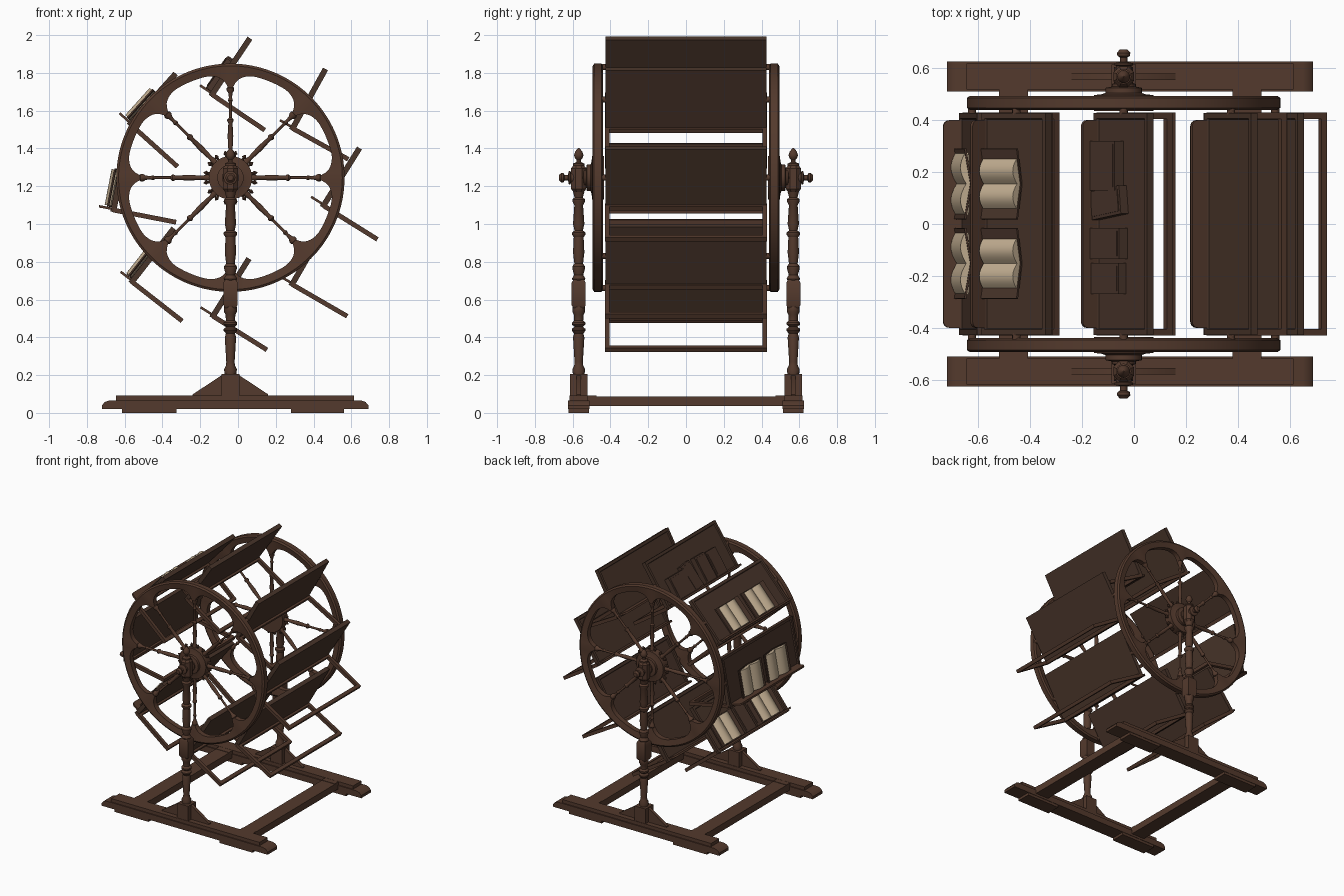
import bpy, bmesh, math
from mathutils import Matrix, Vector

if "Cube" in bpy.data.objects:
    bpy.data.objects.remove(bpy.data.objects["Cube"])

def mat(name, c):
    m = bpy.data.materials.new(name)
    m.diffuse_color = (*c, 1)
    m.use_nodes = True
    m.node_tree.nodes["Principled BSDF"].inputs["Base Color"].default_value = m.diffuse_color
    return m

WOOD = mat("brown wood", (0.088, 0.042, 0.026))
BOARD = mat("dark board wood", (0.066, 0.035, 0.023))
COVER = mat("book cover brown", (0.07, 0.037, 0.025))
PAGE = mat("cream page", (0.55, 0.43, 0.29))
I = Matrix.Identity(4)
CX, CZ = -0.04, 1.245          # wheel centre

def T(x, y, z):
    return Matrix.Translation((x, y, z))

def R(deg, axis):
    return Matrix.Rotation(math.radians(deg), 4, axis)

def finish(bm, name, m):
    bmesh.ops.recalc_face_normals(bm, faces=bm.faces)
    me = bpy.data.meshes.new(name)
    bm.to_mesh(me)
    bm.free()
    me.materials.append(m)
    ob = bpy.data.objects.new(name, me)
    bpy.context.collection.objects.link(ob)
    return ob

def box(bm, x0, x1, y0, y1, z0, z1, M=I):
    s = T((x0+x1)/2, (y0+y1)/2, (z0+z1)/2) @ Matrix.Diagonal((x1-x0, y1-y0, z1-z0, 1))
    return bmesh.ops.create_cube(bm, size=1, matrix=M @ s)["verts"]

def lathe(bm, prof, M=I, n=16):
    """Turn (radius, height) points about local z, closed by caps."""
    rings = [[bm.verts.new(M @ Vector((r*math.cos(2*math.pi*k/n), r*math.sin(2*math.pi*k/n), h)))
              for k in range(n)] for r, h in prof]
    for a, b in zip(rings, rings[1:]):
        for k in range(n):
            bm.faces.new((a[k], a[(k+1) % n], b[(k+1) % n], b[k]))
    bm.faces.new(rings[0][::-1])
    bm.faces.new(rings[-1])

def prism(bm, pts, a, b, M=I):
    """Extrude a local xy outline from z=a to z=b."""
    lo = [bm.verts.new(M @ Vector((x, y, a))) for x, y in pts]
    hi = [bm.verts.new(M @ Vector((x, y, b))) for x, y in pts]
    bm.faces.new(lo[::-1])
    bm.faces.new(hi)
    for k in range(len(pts)):
        j = (k+1) % len(pts)
        bm.faces.new((lo[k], lo[j], hi[j], hi[k]))

UP = R(90, 'X')                # outline xy -> world xz, depth along -y

# feet, posts and wheels on both sides
FOOT = [(-.72, .02), (-.72, .04), (-.705, .058), (-.68, .066), (.65, .066), (.675, .058), (.69, .04), (.69, .02)]
POST = [(.03, .20), (.034, .23), (.024, .25), (.022, .27), (.03, .40), (.024, .42), (.036, .435), (.036, .445),
        (.022, .455), (.036, .468), (.036, .478), (.024, .49), (.026, .52), (.034, .535), (.034, .56), (.03, .57),
        (.03, .70), (.036, .71), (.024, .73), (.034, .765), (.034, .775), (.023, .79), (.03, .85), (.026, .93),
        (.036, .945), (.036, .955), (.022, .965), (.03, 1.0), (.023, 1.10), (.034, 1.12), (.034, 1.13),
        (.022, 1.14), (.03, 1.17)]
FINIAL = [(.03, 1.31), (.03, 1.32), (.012, 1.328), (.012, 1.34), (.022, 1.352), (.025, 1.365), (.018, 1.385), (.002, 1.403)]
SPOKE = [(.016, .10), (.016, .13), (.011, .145), (.015, .22), (.011, .29), (.017, .30), (.017, .308), (.008, .318),
         (.008, .40), (.013, .41), (.008, .425), (.012, .45), (.02, .462), (.02, .475), (.012, .485), (.012, .5)]
for s, side in ((-1, "front"), (1, "back")):
    Y = .568*s
    bm = bmesh.new()
    prism(bm, FOOT, -.058, .058, T(0, Y, 0) @ UP)
    box(bm, -.645, .615, Y-.05, Y+.05, .066, .092)
    box(bm, -.615, -.325, Y-.055, Y+.055, 0, .021)
    box(bm, .28, .56, Y-.055, Y+.055, 0, .021)
    finish(bm, side + "_foot", WOOD)

    # post with plinth, gusset, square swell, head and finial
    bm = bmesh.new()
    P = T(CX, Y, 0)
    box(bm, -.047, .047, -.047, .047, .09, .205, P)
    prism(bm, [(-.2, .09), (.2, .09), (.2, .098), (.045, .2), (-.045, .2), (-.2, .098)], -.012, .012, P @ UP)
    lathe(bm, POST, P)
    q = 2**.5
    lathe(bm, [(.028*q, .555), (.037*q, .57), (.037*q, .69), (.028*q, .705)], P @ R(45, 'Z'), 4)
    lathe(bm, [(.027, 1.165), (.043, 1.185), (.043, 1.295), (.027, 1.315)], P @ R(22.5, 'Z'), 8)
    lathe(bm, FINIAL, P)
    finish(bm, side + "_post", WOOD)

    # axle stub: hub disc, collar, end knob (local z points outwards)
    out = T(CX, 0, CZ) @ R(-90*s, 'X')
    bm = bmesh.new()
    lathe(bm, [(.115, .435), (.115, .497), (.085, .5), (.07, .505), (.07, .525), (.045, .53), (.045, .54), (.03, .545),
               (.03, .61), (.036, .612), (.036, .62), (.014, .625), (.014, .642), (.024, .648), (.026, .66), (.015, .672)], out, 32)
    for k in range(16):        # small knobs round the hub
        lathe(bm, [(.008, .10), (.006, .122), (.012, .13), (.002, .145)],
              T(CX, .467*s, CZ) @ R(22.5*k+11.25, 'Y'), 8)
    finish(bm, side + "_hub", WOOD)

    bm = bmesh.new()
    for k in range(8):
        lathe(bm, SPOKE, T(CX, .467*s, CZ) @ R(45*k, 'Y'), 12)
    finish(bm, side + "_spokes", WOOD)

    # rim with a flared bracket at each spoke
    bm = bmesh.new()
    N = 240
    rows = []
    for k in range(N):
        d = abs((k*360/N + 22.5) % 45 - 22.5)
        t = min(1, max(0, (d-2.2)/12.5))
        ri = .478 + .072*math.sqrt(1-(1-t)**2)
        rows.append([bm.verts.new(T(CX, 0, CZ) @ R(k*360/N, 'Y') @ Vector((r, s*y, 0)))
                     for r, y in ((ri, .448), (ri, .486), (.592, .494), (.604, .486), (.604, .448), (.592, .44))])
    for k in range(N):
        a, b = rows[k], rows[(k+1) % N]
        for j in range(6):
            i = (j+1) % 6
            bm.faces.new((a[j], a[i], b[i], b[j]))
    finish(bm, side + "_wheel_rim", WOOD)

# floor stretchers
bm = bmesh.new()
for x in (-.465, .435):
    box(bm, x-.056, x+.056, -.53, .53, .036, .088)
    for s in (-1, 1):
        box(bm, x-.056, x+.056, s*.5-.025, s*.5+.025, .036, .091)
finish(bm, "floor_stretchers", WOOD)

def open_book(name, M, y, w):
    """Open book resting on a shelf ledge, pages bulging either side of the gutter."""
    B = M @ T(-.008, y, -.162)
    bm = bmesh.new()
    for s in (-1, 1):
        prism(bm, [(0, 0), (-.006, 0), (-.03, s*.135), (-.022, s*.137)], 0, .205, B)
    finish(bm, name + "_cover", COVER)
    bm = bmesh.new()
    for s in (-1, 1):
        top = [(-.014 - .03*math.sin(math.pi*(.08+.8*t/8)), s*w*t/8) for t in range(9)]
        prism(bm, [(-.004, 0)] + top + [(-.012, s*w)], .006, .199, B)
    finish(bm, name + "_pages", PAGE)

def closed_books(name, M, items):
    bm = bmesh.new()
    for y, w, h, t, tilt in items:
        B = M @ T(-.007, y, -.162) @ R(tilt, 'X')
        box(bm, -t, 0, -w/2, w/2, 0, h, B)
        box(bm, -t-.003, -t, -w/2+.012, w/2-.012, .012, h-.012, B)
    finish(bm, name, COVER)

# eight tilting desks, named by position round the wheel
DESKS = [("top", 90, -2), ("upper_right", 45, 3), ("right", 0, 0), ("lower_right", -45, 2),
         ("bottom", -90, 0), ("lower_left", -135, -6), ("left", 180, 21), ("upper_left", 135, -10)]
for name, ang, tilt in DESKS:
    a = math.radians(ang)
    M = T(CX + .585*math.cos(a), 0, CZ + .585*math.sin(a)) @ R(32 - tilt, 'Y')
    # sloping board with a sunk panel
    bm = bmesh.new()
    box(bm, -.015, .015, -.427, .427, -.185, .185)
    bm.normal_update()
    face = [f for f in bm.faces if f.normal.x < -.9]
    bmesh.ops.inset_region(bm, faces=face, thickness=.028, depth=0)
    bmesh.ops.inset_region(bm, faces=face, thickness=.006, depth=-.008)
    bmesh.ops.transform(bm, matrix=M, verts=bm.verts)
    finish(bm, name + "_desk_board", BOARD)
    # book ledge with rounded corners
    bm = bmesh.new()
    pts = [(-.012, -.4)]
    for sy in (-1, 1):
        arc = [(-.055 - .025*math.sin(t*math.pi/8), sy*(.375 + .025*math.cos(t*math.pi/8))) for t in range(5)]
        pts += arc if sy < 0 else arc[::-1]
    prism(bm, pts + [(-.012, .4)], -.176, -.163, M)
    finish(bm, name + "_desk_ledge", WOOD)
    # open support frame and pivot pins
    bm = bmesh.new()
    for s in (-1, 1):
        y0, y1 = sorted((s*.405, s*.43))
        box(bm, .0, .335, y0, y1, -.187, -.162, M)
        lathe(bm, [(.016, .42), (.016, .455)], M @ R(-90*s, 'X'), 12)
    box(bm, .312, .337, -.43, .43, -.187, -.162, M)
    box(bm, .012, .03, -.43, .43, -.187, -.162, M)
    finish(bm, name + "_desk_frame", WOOD)
    # books
    if name in ("left", "upper_left"):
        w = .12 if name == "left" else .095
        open_book(name + "_first_book", M, .155, w)
        open_book(name + "_second_book", M, -.152, w)
    elif name == "lower_left":
        open_book(name + "_first_book", M, .25, .1)
        open_book(name + "_second_book", M, -.22, .1)
        closed_books(name + "_closed_books", M, [(.04, .12, .2, .035, 0), (-.06, .06, .18, .04, 0)])
    elif name == "top":
        closed_books(name + "_closed_books", M, [(.225, .19, .17, .04, 0), (.07, .11, .2, .035, -7),
                                                 (-.075, .12, .2, .04, 0), (-.21, .12, .19, .035, 0)])

# smooth the turned parts, keep edges sharp
for ob in bpy.context.scene.objects:
    ob.select_set(True)
    bpy.context.view_layer.objects.active = ob
bpy.ops.object.shade_smooth_by_angle(angle=math.radians(35))
